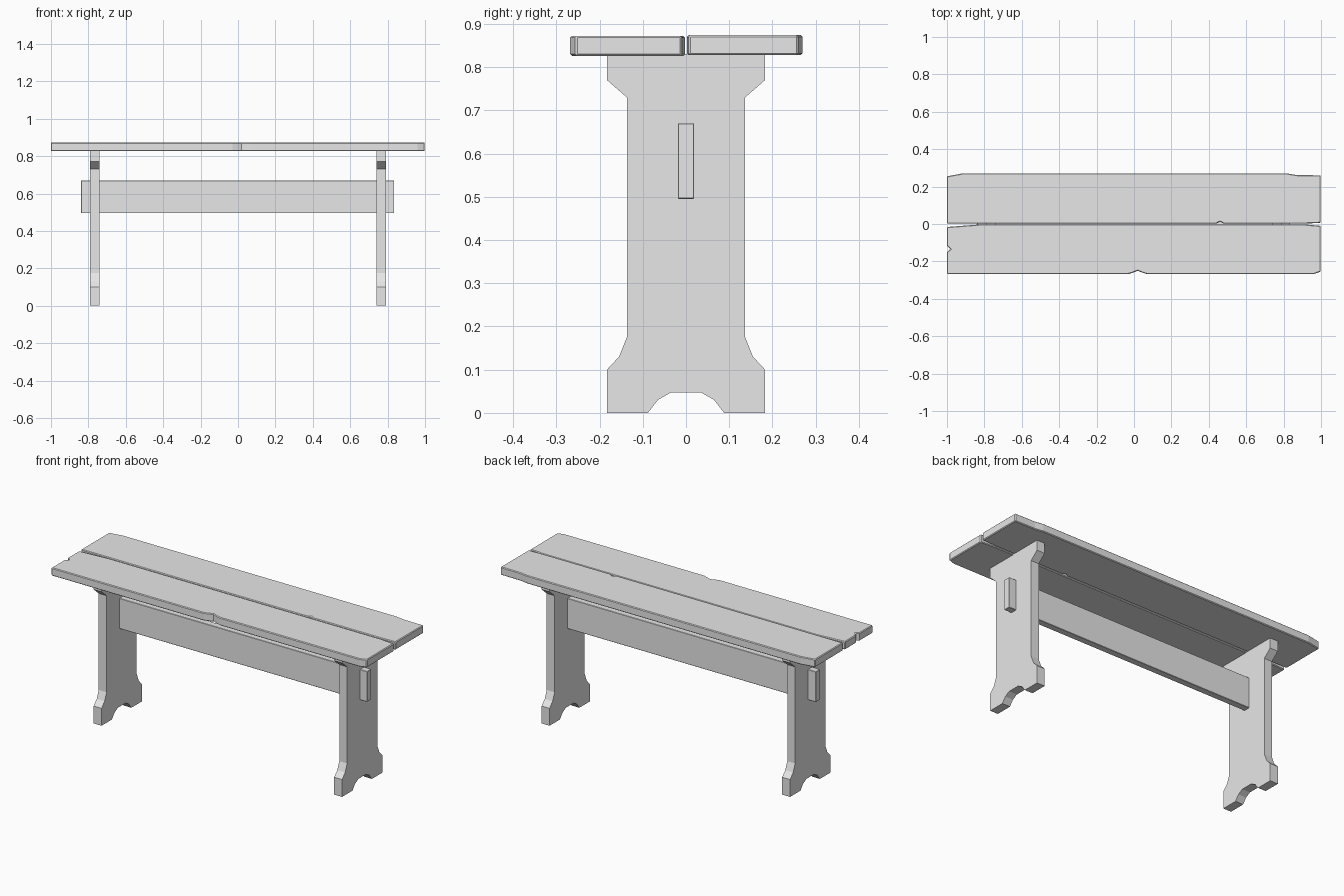
import bpy
import bmesh
from mathutils import Matrix, Vector

cube = bpy.data.objects.get("Cube")
if cube:
    bpy.data.objects.remove(cube, do_unlink=True)

# One plain grey for the whole bench
GREY = (0.8, 0.8, 0.8, 1)
wood = bpy.data.materials.new("plain_grey")
wood.use_nodes = True
wood.diffuse_color = GREY
wood.node_tree.nodes["Principled BSDF"].inputs["Base Color"].default_value = GREY


def extruded(name, points, depth, bevel=0.0):
    """Solid made by extruding a closed 3D outline along the depth vector."""
    bm = bmesh.new()
    face = bm.faces.new([bm.verts.new(p) for p in points])
    grown = bmesh.ops.extrude_face_region(bm, geom=[face])["geom"]
    moved = [v for v in grown if isinstance(v, bmesh.types.BMVert)]
    bmesh.ops.translate(bm, verts=moved, vec=Vector(depth))
    bmesh.ops.recalc_face_normals(bm, faces=bm.faces[:])
    mesh = bpy.data.meshes.new(name)
    bm.to_mesh(mesh)
    bm.free()
    mesh.materials.append(wood)
    obj = bpy.data.objects.new(name, mesh)
    bpy.context.collection.objects.link(obj)
    if bevel:
        mod = obj.modifiers.new("worn_edges", "BEVEL")
        mod.width = bevel
        mod.segments = 1
        mod.limit_method = "ANGLE"
        mod.angle_limit = 0.9
    return obj


# Seat planks with chipped edges
front_outline = [(-1, -.268), (-.03, -.268), (-.005, -.26), (.02, -.25),
                 (.045, -.26), (.07, -.268), (.96, -.268), (.998, -.255),
                 (.998, -.01), (.91, -.002), (-.82, -.002), (-1, -.016),
                 (-1, -.115), (-.982, -.135), (-1, -.15)]
back_outline = [(-1, .002), (.44, .002), (.46, .013), (.48, .002), (.91, .002),
                (.998, .006), (.998, .26), (.87, .262), (.82, .27),
                (-.92, .27), (-1, .255)]
for name, outline, base in (("front_seat_plank", front_outline, .826),
                            ("back_seat_plank", back_outline, .828)):
    extruded(name, [(x, y, base) for x, y in outline], (0, 0, .046), .004)

# Legs: half profile mirrored across the middle
half = [(.088, 0), (.183, 0), (.183, .1), (.155, .13), (.137, .175),
        (.137, .73), (.183, .77), (.183, .83)]
arch = [(.035, .047), (.065, .03)]
profile = arch + half
profile += [(-y, z) for y, z in reversed(profile)]
for name, x in (("right_leg", -.79), ("left_leg", .74)):
    extruded(name, [(x, y, z) for y, z in profile], (.05, 0, 0))

# Stretcher rail passing through both legs
rail = [(-.84, -.019, .495), (-.84, .019, .495), (-.84, .019, .67), (-.84, -.019, .67)]
extruded("stretcher_rail", rail, (1.675, 0, 0), .002)
